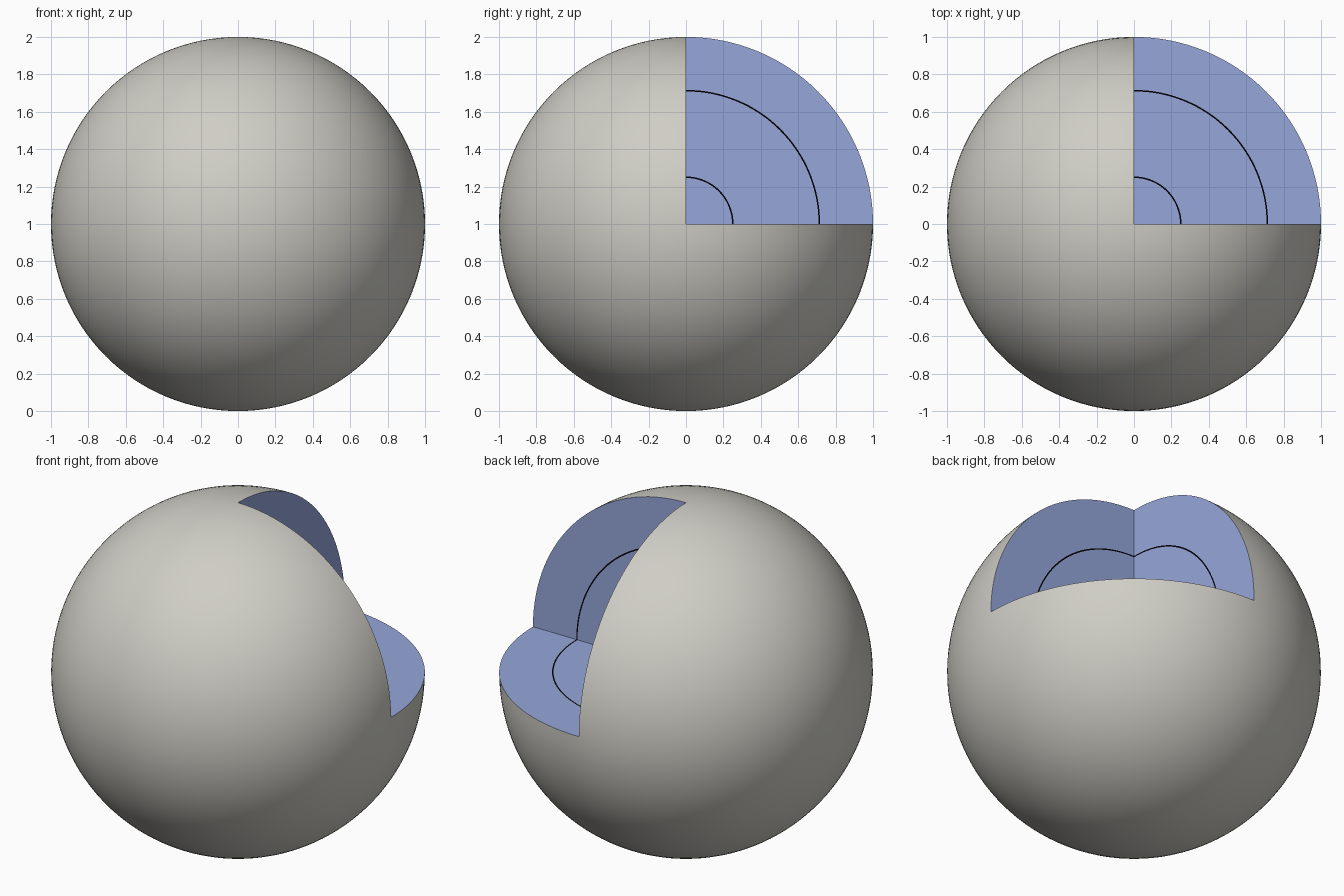
import bpy, bmesh, math
from mathutils import Vector

if "Cube" in bpy.data.objects:
    bpy.data.objects.remove(bpy.data.objects["Cube"])

STEPS = 32          # divisions per quarter turn
LINE = 0.008        # width of the layer lines


def material(name, rgb):
    m = bpy.data.materials.new(name)
    m.use_nodes = True
    m.diffuse_color = (*rgb, 1)
    m.node_tree.nodes["Principled BSDF"].inputs["Base Color"].default_value = (*rgb, 1)
    return m


# Outer shell: a ball with the back, left, upper octant removed
bm = bmesh.new()
bmesh.ops.create_uvsphere(bm, u_segments=4 * STEPS, v_segments=2 * STEPS, radius=1)
octant = [f for f in bm.faces if min(f.calc_center_median()) > 0]
bmesh.ops.delete(bm, geom=octant, context="FACES")
for f in bm.faces:
    f.smooth = True


# Cut walls: quarter discs with thin rings marking the inner layers
def quarter_wall(a, b):
    radii = [0.0]
    for r in (0.25, 0.713):
        radii += [r - LINE / 2, r + LINE / 2]
    radii.append(1.0)
    normal = a.cross(b)

    def point(r, i):
        t = math.pi / 2 * i / STEPS
        return bm.verts.new((a * math.cos(t) + b * math.sin(t)) * r)

    rows = [[point(r, i) for i in range(STEPS + 1)] for r in radii]
    for k in range(len(rows) - 1):
        inner, outer = rows[k], rows[k + 1]
        for i in range(STEPS):
            corners = [inner[i], outer[i], outer[i + 1], inner[i + 1]]
            if k == 0:
                corners.pop()
            f = bm.faces.new(corners)
            f.material_index = 2 if k % 2 else 1
            f.normal_update()
            if f.normal.dot(normal) < 0:
                f.normal_flip()


X, Y, Z = Vector((1, 0, 0)), Vector((0, 1, 0)), Vector((0, 0, 1))
for a, b in ((X, Y), (Y, Z), (Z, X)):
    quarter_wall(a, b)

bmesh.ops.remove_doubles(bm, verts=bm.verts, dist=0.0005)
bmesh.ops.translate(bm, verts=bm.verts, vec=Z)

mesh = bpy.data.meshes.new("cutaway_ball")
bm.to_mesh(mesh)
bm.free()
for m in (material("warm_grey", (0.62, 0.61, 0.56)),
          material("soft_blue", (0.30, 0.38, 0.70)),
          material("black_line", (0.0, 0.0, 0.0))):
    mesh.materials.append(m)

ball = bpy.data.objects.new("cutaway_ball", mesh)
bpy.context.collection.objects.link(ball)
bpy.context.view_layer.objects.active = ball
ball.select_set(True)
bpy.ops.object.shade_smooth_by_angle(angle=math.radians(30))
